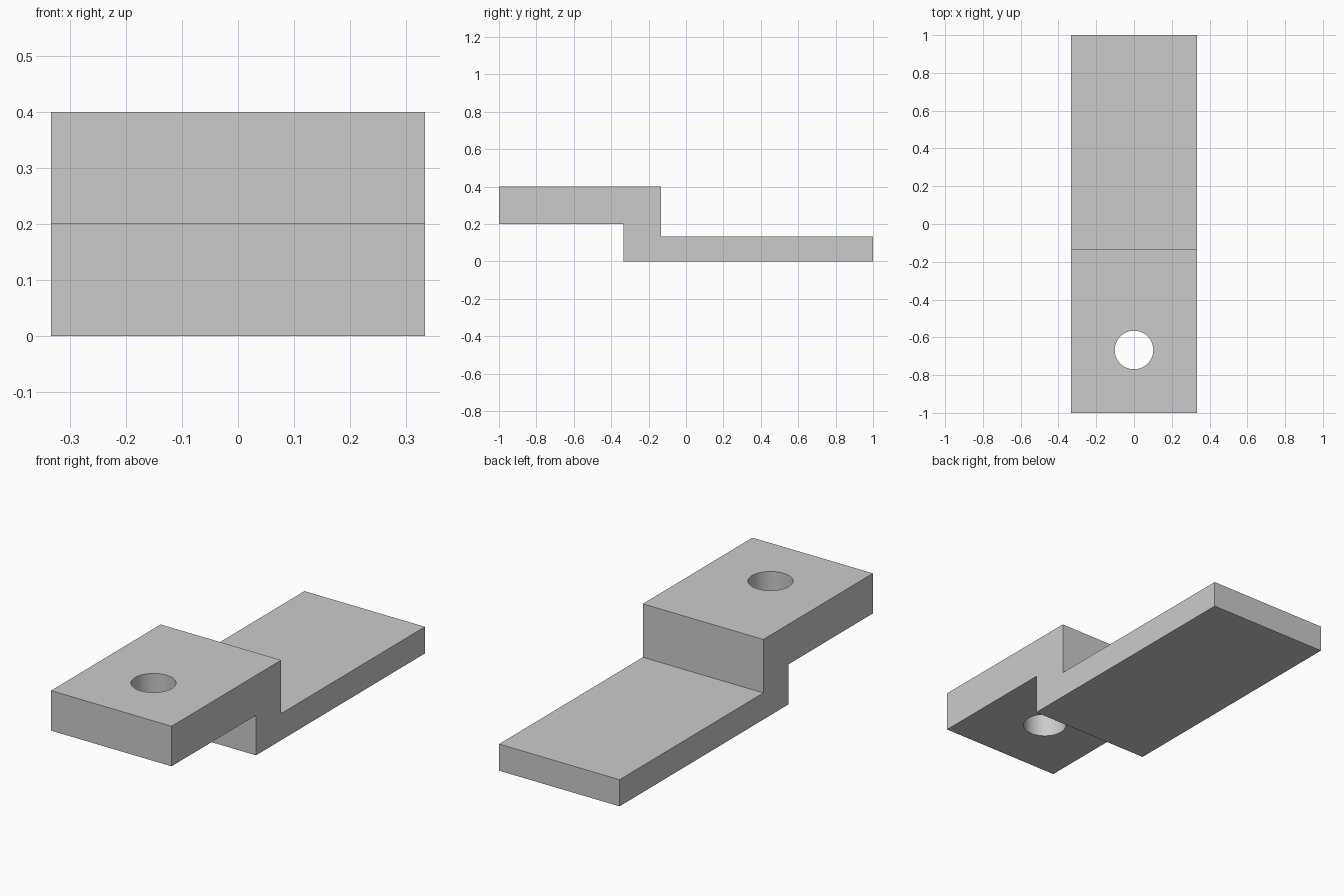
import bpy
import bmesh
from math import radians
from mathutils import Vector

cube = bpy.data.objects.get("Cube")
if cube:
    bpy.data.objects.remove(cube, do_unlink=True)

HALF_WIDTH = 0.333
HOLE_Y, HOLE_RADIUS = -0.667, 0.102

# Plain grey material
grey = bpy.data.materials.new("light_grey")
grey.use_nodes = True
colour = (0.6, 0.6, 0.6, 1)
grey.diffuse_color = colour
grey.node_tree.nodes["Principled BSDF"].inputs["Base Color"].default_value = colour

# Stepped side profile (y, z), extruded across the width
profile = [(-1, 0.2), (-0.333, 0.2), (-0.333, 0), (1, 0),
           (1, 0.133), (-0.135, 0.133), (-0.135, 0.4), (-1, 0.4)]
bm = bmesh.new()
side = bm.faces.new([bm.verts.new((-HALF_WIDTH, y, z)) for y, z in profile])
extruded = bmesh.ops.extrude_face_region(bm, geom=[side])["geom"]
moved = [v for v in extruded if isinstance(v, bmesh.types.BMVert)]
bmesh.ops.translate(bm, verts=moved, vec=Vector((2 * HALF_WIDTH, 0, 0)))
bmesh.ops.recalc_face_normals(bm, faces=bm.faces)
mesh = bpy.data.meshes.new("stepped_bracket")
bm.to_mesh(mesh)
bm.free()
mesh.materials.append(grey)
bracket = bpy.data.objects.new("stepped_bracket", mesh)
bpy.context.collection.objects.link(bracket)

# Round hole through the raised tab
bpy.ops.mesh.primitive_cylinder_add(vertices=64, radius=HOLE_RADIUS, depth=0.4,
                                    location=(0, HOLE_Y, 0.3))
cutter = bpy.context.object
cutter.name = "hole_cutter"
cutter.hide_render = True
cutter.data.materials.append(grey)
cut = bracket.modifiers.new("bolt_hole", "BOOLEAN")
cut.operation = "DIFFERENCE"
cut.solver = "EXACT"
cut.object = cutter

# Apply the cut, then smooth only the hole wall
bpy.ops.object.select_all(action="DESELECT")
bracket.select_set(True)
bpy.context.view_layer.objects.active = bracket
bpy.ops.object.modifier_apply(modifier=cut.name)
bpy.data.objects.remove(cutter, do_unlink=True)
bpy.ops.object.shade_smooth_by_angle(angle=radians(30))
